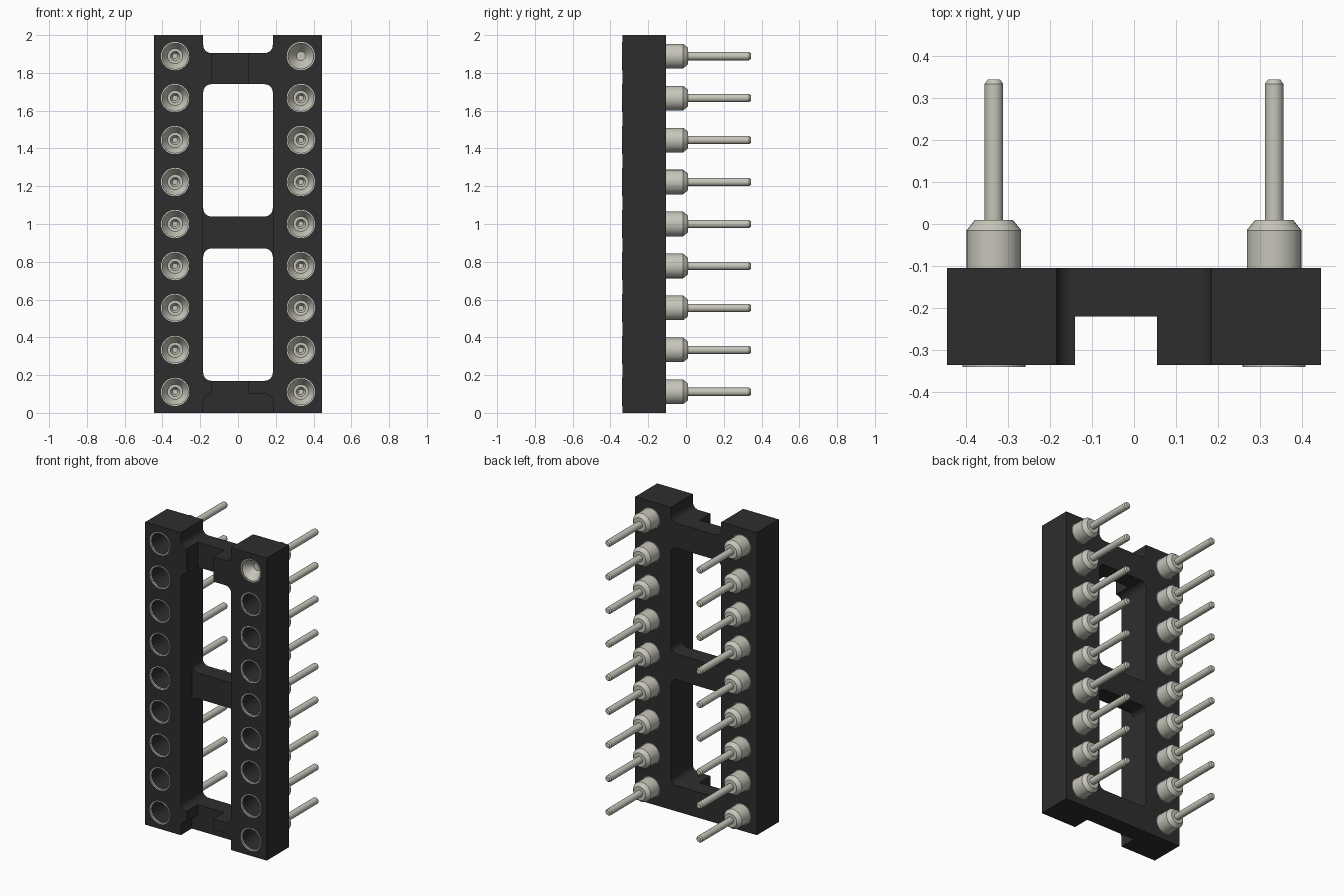
import bpy, bmesh, math
from mathutils import Vector

cube = bpy.data.objects.get("Cube")
if cube:
    bpy.data.objects.remove(cube, do_unlink=True)

FRONT, BACK, RECESS = -0.335, -0.105, -0.22
HOLE_R, PITCH, ROW_X = 0.068, 2 / 9, 0.333


def material(name, rgb, rough):
    m = bpy.data.materials.new(name)
    m.use_nodes = True
    m.diffuse_color = (*rgb, 1)
    bsdf = m.node_tree.nodes["Principled BSDF"]
    bsdf.inputs["Base Color"].default_value = (*rgb, 1)
    bsdf.inputs["Roughness"].default_value = rough
    return m


black = material("black plastic", (0.027, 0.027, 0.027), 0.6)
metal = material("pale metal", (0.57, 0.56, 0.49), 0.5)


def finish(bm, name, mat):
    bmesh.ops.recalc_face_normals(bm, faces=bm.faces)
    me = bpy.data.meshes.new(name)
    bm.to_mesh(me)
    bm.free()
    me.materials.append(mat)
    ob = bpy.data.objects.new(name, me)
    bpy.context.collection.objects.link(ob)
    return ob


def activate(ob):
    bpy.ops.object.select_all(action='DESELECT')
    ob.select_set(True)
    bpy.context.view_layer.objects.active = ob


def smooth(ob):
    activate(ob)
    bpy.ops.object.shade_smooth_by_angle(angle=math.radians(25))


def extrude_y(bm, points, y0, y1):
    face = bm.faces.new([bm.verts.new((x, y0, z)) for x, z in points])
    new = bmesh.ops.extrude_face_region(bm, geom=[face])["geom"]
    verts = [v for v in new if isinstance(v, bmesh.types.BMVert)]
    bmesh.ops.translate(bm, vec=(0, y1 - y0, 0), verts=verts)


def block(name, x0, x1, z0, z1, y0, y1, r=0.0):
    """Slab seen from the front, with corners of radius r."""
    pts, steps = [], 8 if r else 0
    corners = [(x1 - r, z1 - r), (x0 + r, z1 - r), (x0 + r, z0 + r), (x1 - r, z0 + r)]
    for q, (cx, cz) in enumerate(corners):
        for i in range(steps + 1):
            a = math.pi / 2 * (q + (i / steps if steps else 0))
            pts.append((cx + r * math.cos(a), cz + r * math.sin(a)))
    bm = bmesh.new()
    extrude_y(bm, pts, y0, y1)
    return finish(bm, name, black)


def revolve(name, profile, mat, closed=False):
    """Turn a (radius, y) profile about the y axis."""
    bm = bmesh.new()
    vs = [bm.verts.new((r, y, 0)) for r, y in profile]
    pairs = list(zip(vs, vs[1:])) + ([(vs[-1], vs[0])] if closed else [])
    edges = [bm.edges.new(p) for p in pairs]
    bmesh.ops.spin(bm, geom=vs + edges, cent=(0, 0, 0), axis=Vector((0, 1, 0)),
                   angle=math.tau, steps=32, use_duplicate=False)
    bmesh.ops.remove_doubles(bm, verts=bm.verts, dist=1e-5)
    ob = finish(bm, name, mat)
    smooth(ob)
    return ob


sites = [(s, i, s * ROW_X, PITCH * (i + 0.5)) for s in (-1, 1) for i in range(9)]

# Housing: a slab cut by windows, notches, recesses and pin holes
body = block("housing", -0.445, 0.445, 0, 2, FRONT, BACK)
W, R = 0.184, 0.042
cutters = [
    block("lower_window", -W, W, 0.17, 0.87, -0.5, 0.1, R),
    block("upper_window", -W, W, 1.04, 1.74, -0.5, 0.1, R),
    block("top_notch", -W, W, 1.905, 2.2, -0.5, 0.1, R),
    block("bottom_notch", -W, W, -0.2, 0.1, -0.5, RECESS, R),
    block("middle_recess", -W, W, 0.82, 1.09, -0.5, RECESS),
    block("top_channel", -0.14, 0.055, 1.69, 1.96, -0.5, RECESS),
    block("bottom_channel", -0.14, 0.055, -0.1, 0.22, -0.5, RECESS),
]
holes = bmesh.new()
for s, i, x, z in sites:
    ring = [math.tau * k / 32 for k in range(32)]
    extrude_y(holes, [(x + HOLE_R * math.cos(a), z + HOLE_R * math.sin(a)) for a in ring], -0.5, 0.1)
cutters.append(finish(holes, "pin_holes", black))
for c in cutters:
    c.hide_render = True
    activate(body)
    mod = body.modifiers.new("cut", 'BOOLEAN')
    mod.operation, mod.solver, mod.object = 'DIFFERENCE', 'EXACT', c
    bpy.ops.object.modifier_apply(modifier=mod.name)
    bpy.data.objects.remove(c, do_unlink=True)
smooth(body)

# Pins: stepped collar and round leg; the socket end is open, or a shallow funnel on the first pin
leg = [(HOLE_R + 0.0005, BACK), (0.065, BACK), (0.065, -0.015), (0.045, 0.01),
       (0.022, 0.01), (0.022, 0.333), (0.015, 0.343), (0, 0.343)]
socket = [(0, -0.08), (0.014, -0.08), (0.025, -0.1), (0.04, -0.1), (HOLE_R + 0.0005, -0.15)]
funnel = [(0, -0.275), (0.024, -0.275), (HOLE_R + 0.0005, FRONT)]
pin = revolve("pin", socket + leg, metal)
first_pin = revolve("first_pin", funnel + leg, metal)
rim = revolve("rim", [(HOLE_R, -0.33), (HOLE_R, -0.34), (0.075, -0.34), (0.075, -0.33)], metal, True)

# Place a pin and a front rim at every hole
for s, i, x, z in sites:
    side = "left" if s > 0 else "right"
    source = first_pin if (s > 0 and i == 8) else pin
    for part, src in (("pin", source), ("socket_rim", rim)):
        ob = bpy.data.objects.new(f"{side}_{part}_{i + 1}", src.data)
        ob.location = (x, 0, z)
        bpy.context.collection.objects.link(ob)
for src in (pin, first_pin, rim):
    bpy.data.objects.remove(src, do_unlink=True)
